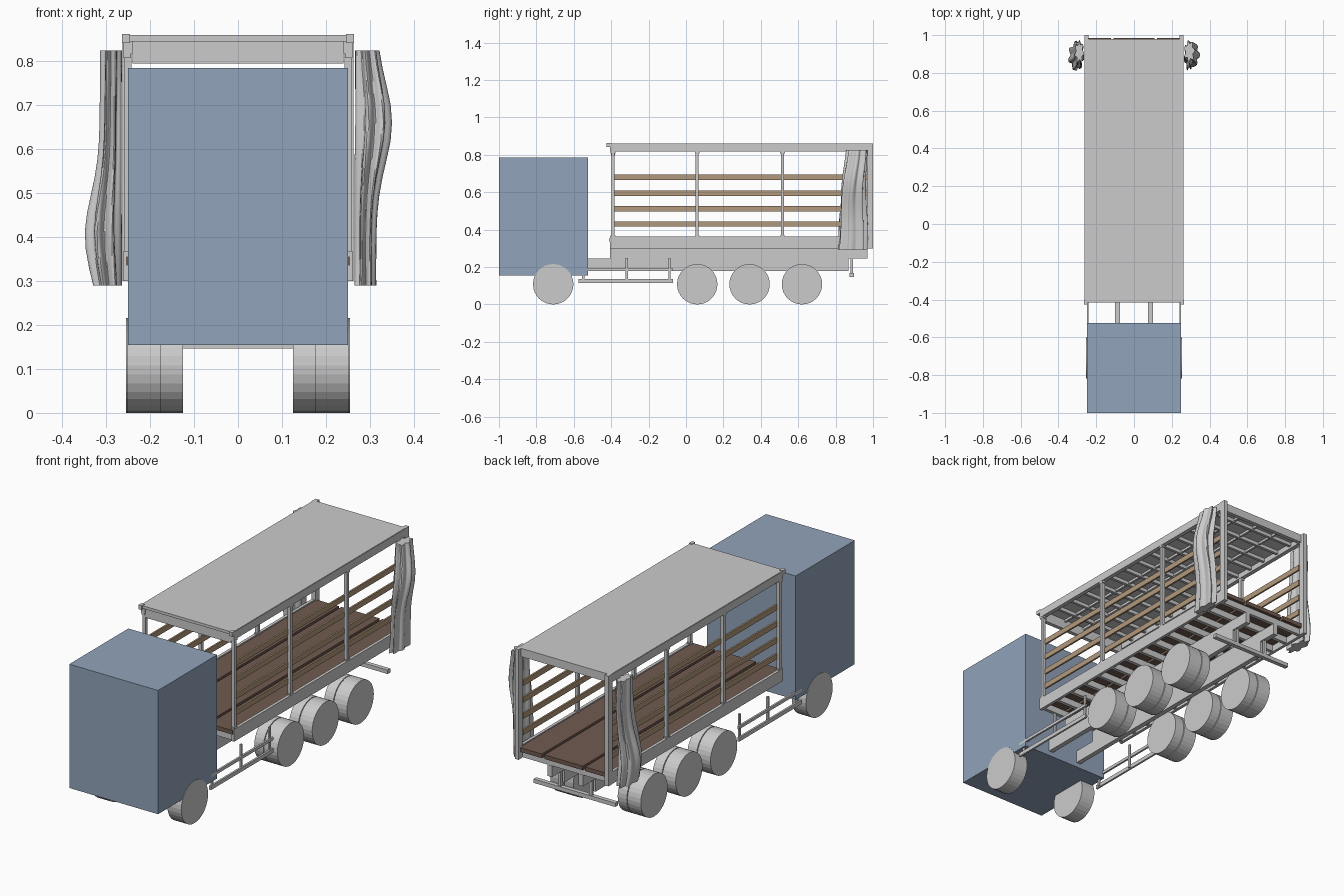
import bpy, bmesh, math

old = bpy.data.objects.get("Cube")
if old:
    bpy.data.objects.remove(old, do_unlink=True)


def material(name, rgb):
    m = bpy.data.materials.new(name)
    m.use_nodes = True
    m.diffuse_color = (*rgb, 1)
    m.node_tree.nodes["Principled BSDF"].inputs["Base Color"].default_value = (*rgb, 1)
    return m


GREY = material("light grey", (0.6, 0.6, 0.6))
BLUE = material("cab blue", (0.285, 0.367, 0.49))
TAN = material("tan wood", (0.45, 0.32, 0.2))
BROWN = material("deck brown", (0.165, 0.105, 0.08))


def finish(name, bm, mat):
    bmesh.ops.recalc_face_normals(bm, faces=bm.faces)
    me = bpy.data.meshes.new(name)
    bm.to_mesh(me)
    bm.free()
    me.materials.append(mat)
    ob = bpy.data.objects.new(name, me)
    bpy.context.collection.objects.link(ob)
    return ob


def add_box(bm, x, y, z):
    verts = bmesh.ops.create_cube(bm, size=1)["verts"]
    for v in verts:
        for i, (a, b) in enumerate((x, y, z)):
            v.co[i] = (a + b) / 2 + v.co[i] * (b - a)


def boxes(name, mat, *items, mirror=False):
    """One object from (x, y, z) ranges, optionally repeated on the other side."""
    bm = bmesh.new()
    for x, y, z in items:
        add_box(bm, x, y, z)
        if mirror:
            add_box(bm, (-x[1], -x[0]), y, z)
    return finish(name, bm, mat)


def wheel(name, x0, x1, y, r=0.108):
    bpy.ops.mesh.primitive_cylinder_add(
        vertices=32, radius=r, depth=x1 - x0,
        location=((x0 + x1) / 2, y, r), rotation=(0, math.pi / 2, 0))
    ob = bpy.context.object
    ob.name = name
    ob.data.materials.append(GREY)


# Cab
boxes("cab", BLUE, ((-0.25, 0.25), (-1, -0.525), (0.155, 0.785)))

# Wheels: single at the front, twin on the three rear axles
for side, s in (("left", 1), ("right", -1)):
    def tyre(label, a, b, y):
        wheel(f"{side}_{label}", min(s * a, s * b), max(s * a, s * b), y)
    tyre("front_wheel", 0.175, 0.253, -0.71)
    for i, y in enumerate((0.06, 0.34, 0.62)):
        tyre(f"rear_outer_wheel_{i + 1}", 0.18, 0.255, y)
        tyre(f"rear_inner_wheel_{i + 1}", 0.125, 0.176, y)

# Chassis rails with the subframe on top
boxes("chassis_rails", GREY,
      ((0.075, 0.1), (-0.6, 0.87), (0.18, 0.245)),
      ((0.075, 0.1), (-0.405, 0.97), (0.245, 0.302)), mirror=True)

# Floor crossbeams
beams = 14
boxes("floor_crossbeams", GREY, *[
    ((-0.245, 0.245), (y - 0.009, y + 0.009), (0.302, 0.335))
    for y in (-0.39 + 1.35 * i / (beams - 1) for i in range(beams))])

# Deck boards
boxes("deck_outer_boards", BROWN, ((0.122, 0.255), (-0.408, 0.985), (0.335, 0.356)), mirror=True)
boxes("deck_centre_board", BROWN, ((-0.108, 0.108), (-0.408, 0.985), (0.335, 0.356)))

# Lower side rails
boxes("side_rails", GREY, ((0.247, 0.262), (-0.405, 0.99), (0.3, 0.362)), mirror=True)

# Posts with small end brackets
posts = []
for y in (-0.39, 0.06, 0.515):
    posts += [((0.242, 0.26), (y - 0.008, y + 0.008), (0.355, 0.82)),
              ((0.244, 0.261), (y - 0.013, y + 0.013), (0.36, 0.368)),
              ((0.244, 0.261), (y - 0.013, y + 0.013), (0.808, 0.82))]
boxes("side_posts", GREY, *posts, mirror=True)
boxes("rear_posts", GREY, ((0.242, 0.263), (0.968, 1), (0.3, 0.86)), mirror=True)

# Wooden side slats
boxes("side_slats", TAN, *[
    ((0.237, 0.246), (-0.385, 0.968), (z - 0.014, z + 0.014))
    for z in (0.43, 0.512, 0.595, 0.68)], mirror=True)

# Roof panel, edge rails and front header
boxes("roof_panel", GREY, ((-0.26, 0.26), (-0.415, 0.98), (0.846, 0.86)))
boxes("roof_side_rails", GREY, ((0.24, 0.262), (-0.405, 0.98), (0.818, 0.858)), mirror=True)
boxes("roof_front_header", GREY, ((-0.24, 0.24), (-0.4, -0.38), (0.795, 0.846)))
boxes("roof_rear_header", GREY, ((-0.24, 0.24), (0.96, 0.98), (0.818, 0.846)))
boxes("roof_corner_caps", GREY, ((0.246, 0.264), (-0.425, -0.4), (0.842, 0.863)), mirror=True)

# Roof bows and lengthwise battens
bows = 13
boxes("roof_bows", GREY, *[
    ((-0.24, 0.24), (y - 0.007, y + 0.007), (0.828, 0.846))
    for y in (-0.3 + 1.2 * i / (bows - 1) for i in range(bows))])
boxes("roof_battens", GREY, *[
    ((x - 0.005, x + 0.005), (-0.38, 0.96), (0.834, 0.846)) for x in (-0.12, 0, 0.12)])

# Side guards between the axles
boxes("side_guards", GREY,
      ((0.24, 0.25), (-0.575, -0.07), (0.115, 0.135)),
      ((0.24, 0.25), (-0.575, -0.07), (0.178, 0.193)),
      *[((0.234, 0.243), (y - 0.006, y + 0.006), (0.12, 0.248))
        for y in (-0.55, -0.317, -0.088)], mirror=True)

# Rear bumper bar and hangers
boxes("rear_bumper", GREY, ((-0.23, 0.23), (0.875, 0.897), (0.147, 0.167)))
boxes("rear_bumper_hangers", GREY, ((0.08, 0.095), (0.88, 0.893), (0.165, 0.25)), mirror=True)


def curtain(name, side, bulge_z, phase):
    """Gathered curtain: a lobed section lofted upwards with a drifting bulge."""
    rows, cols, folds = 14, 70, 7
    bm = bmesh.new()
    rings = []
    for r in range(rows):
        t = r / (rows - 1)
        z = 0.29 + 0.535 * t
        inner = 0.264
        outer = 0.315 + 0.036 * math.exp(-((z - bulge_z) / 0.13) ** 2)
        back, front = 0.968, 0.805 + 0.045 * t
        ring = []
        for c in range(cols):
            a = math.tau * c / cols
            lobe = 0.84 + 0.16 * math.cos(folds * a + phase + 1.1 * math.sin(4 * t + phase))
            x = (inner + outer) / 2 + (outer - inner) / 2 * lobe * math.cos(a)
            y = (front + back) / 2 + (back - front) / 2 * lobe * math.sin(a)
            y += 0.006 * math.sin(7 * t + phase)
            ring.append(bm.verts.new((side * x, y, z)))
        rings.append(ring)
    for low, high in zip(rings, rings[1:]):
        for c in range(cols):
            d = (c + 1) % cols
            bm.faces.new((low[c], low[d], high[d], high[c]))
    bm.faces.new(rings[0])
    bm.faces.new(rings[-1])
    ob = finish(name, bm, GREY)
    bpy.ops.object.select_all(action="DESELECT")
    ob.select_set(True)
    bpy.context.view_layer.objects.active = ob
    bpy.ops.object.shade_smooth_by_angle(angle=math.radians(40))


# Tied-back curtains at the rear corners
curtain("left_curtain", 1, 0.66, 0.4)
curtain("right_curtain", -1, 0.4, 2.2)
